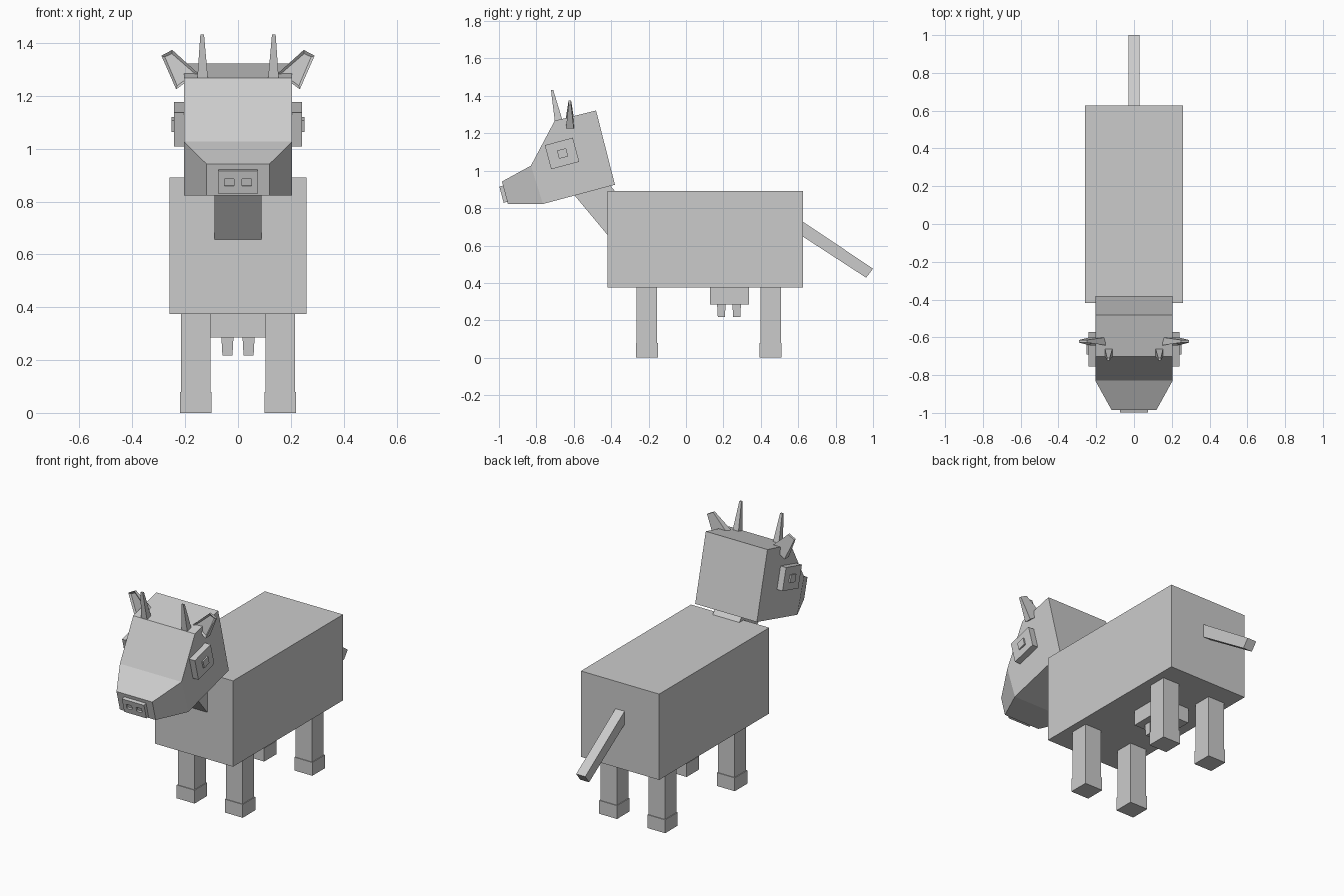
import bpy, bmesh, math
from mathutils import Matrix

if "Cube" in bpy.data.objects:
    bpy.data.objects.remove(bpy.data.objects["Cube"])

TILT = math.radians(15)  # nose-down pitch of the head


def add_mesh(name, verts, faces):
    bm = bmesh.new()
    vs = [bm.verts.new(v) for v in verts]
    for f in faces:
        bm.faces.new([vs[i] for i in f])
    bmesh.ops.recalc_face_normals(bm, faces=bm.faces)
    me = bpy.data.meshes.new(name)
    bm.to_mesh(me)
    bm.free()
    ob = bpy.data.objects.new(name, me)
    bpy.context.collection.objects.link(ob)
    return ob


def loft(name, a, b):
    """Closed solid between two rings of equal length."""
    n = len(a)
    faces = [list(range(n)), list(range(n, 2 * n))]
    faces += [[i, (i + 1) % n, n + (i + 1) % n, n + i] for i in range(n)]
    return add_mesh(name, a + b, faces)


def rect(cx, cy, z, hx, hy):
    return [(cx + sx * hx, cy + sy * hy, z)
            for sx, sy in ((-1, -1), (1, -1), (1, 1), (-1, 1))]


def box(name, c, size, rot=0):
    hx, hy, hz = (s / 2 for s in size)
    ob = loft(name, rect(0, 0, -hz, hx, hy), rect(0, 0, hz, hx, hy))
    ob.data.transform(Matrix.Translation(c) @ Matrix.Rotation(rot, 4, 'X'))
    return ob


def prism(name, profile, hx):
    """Side profile (y, z) extruded across x."""
    return loft(name, [(-hx, y, z) for y, z in profile],
                [(hx, y, z) for y, z in profile])


# Body, tail, neck
box("body", (0, 0.104, 0.633), (0.52, 1.045, 0.516))
prism("tail", [(0.60, 0.744), (1.0, 0.476), (0.963, 0.428), (0.60, 0.664)], 0.03)
prism("neck", [(-0.594, 0.866), (-0.42, 0.657), (-0.281, 0.772), (-0.455, 0.981)], 0.089)

# Legs with hooves
for side, sx in (("left", 1), ("right", -1)):
    for pos, y in (("front", -0.209), ("back", 0.452)):
        box(f"{pos}_leg_{side}", (sx * 0.16, y, 0.22), (0.11, 0.11, 0.34))
        box(f"{pos}_hoof_{side}", (sx * 0.16, y, 0.04), (0.119, 0.119, 0.08))

# Udder and teats
box("udder", (0, 0.232, 0.335), (0.208, 0.208, 0.1))
for x in (-0.04, 0.04):
    for y in (0.189, 0.271):
        loft("teat", rect(x, y, 0.218, 0.019, 0.019), rect(x, y, 0.29, 0.023, 0.023))

# Head: side profile with the muzzle narrowing toward the nose
profile = [(-0.702, 1.267), (-0.481, 1.322), (-0.38, 0.925), (-0.765, 0.822),
           (-0.952, 0.822), (-0.984, 0.942), (-0.829, 1.027)]
widths = [0.205] * 4 + [0.119] * 2 + [0.205]
verts = [(s * w, y, z) for s in (-1, 1) for w, (y, z) in zip(widths, profile)]
faces = [[k + i for i in f] for k in (0, 7) for f in ([0, 1, 2, 3, 6], [3, 4, 5, 6])]
faces += [[i, (i + 1) % 7, 7 + (i + 1) % 7, 7 + i] for i in range(7)]
add_mesh("head", verts, faces)

# Nose plate with cut nostrils
nose = box("nose", (0, -0.967, 0.877), (0.147, 0.04, 0.09), TILT)
for sx in (-1, 1):
    cut = box("nostril_cutter", (sx * 0.033, -0.987, 0.872), (0.036, 0.024, 0.028), TILT)
    cut.hide_render = True
    cut.hide_viewport = True
    mod = nose.modifiers.new("nostril", 'BOOLEAN')
    mod.operation = 'DIFFERENCE'
    mod.solver = 'EXACT'
    mod.object = cut

for side, s in (("left", 1), ("right", -1)):
    # Eyes
    box("eye_" + side, (s * 0.219, -0.663, 1.092), (0.046, 0.155, 0.133), TILT)
    box("pupil_" + side, (s * 0.24, -0.66, 1.092), (0.022, 0.05, 0.045), TILT)
    # Horns
    loft("horn_" + side, rect(s * 0.134, -0.678, 1.255, 0.021, 0.022),
         rect(s * 0.1355, -0.716, 1.432, 0.007, 0.006))
    # Ears: tapered outward, with a sunken front face
    outline = [(0.29, 1.352, 0.007), (0.249, 1.374, 0.007),
               (0.151, 1.285, 0.021), (0.234, 1.225, 0.021)]
    ear = loft("ear_" + side, [(s * x, -0.621 - t, z) for x, z, t in outline],
               [(s * x, -0.621 + t, z) for x, z, t in outline])
    bm = bmesh.new()
    bm.from_mesh(ear.data)
    front = min(bm.faces, key=lambda f: f.calc_center_median().y)
    bmesh.ops.inset_region(bm, faces=[front], thickness=0.014)
    bmesh.ops.translate(bm, verts=front.verts, vec=(0, 0.009, 0))
    bm.to_mesh(ear.data)
    bm.free()
